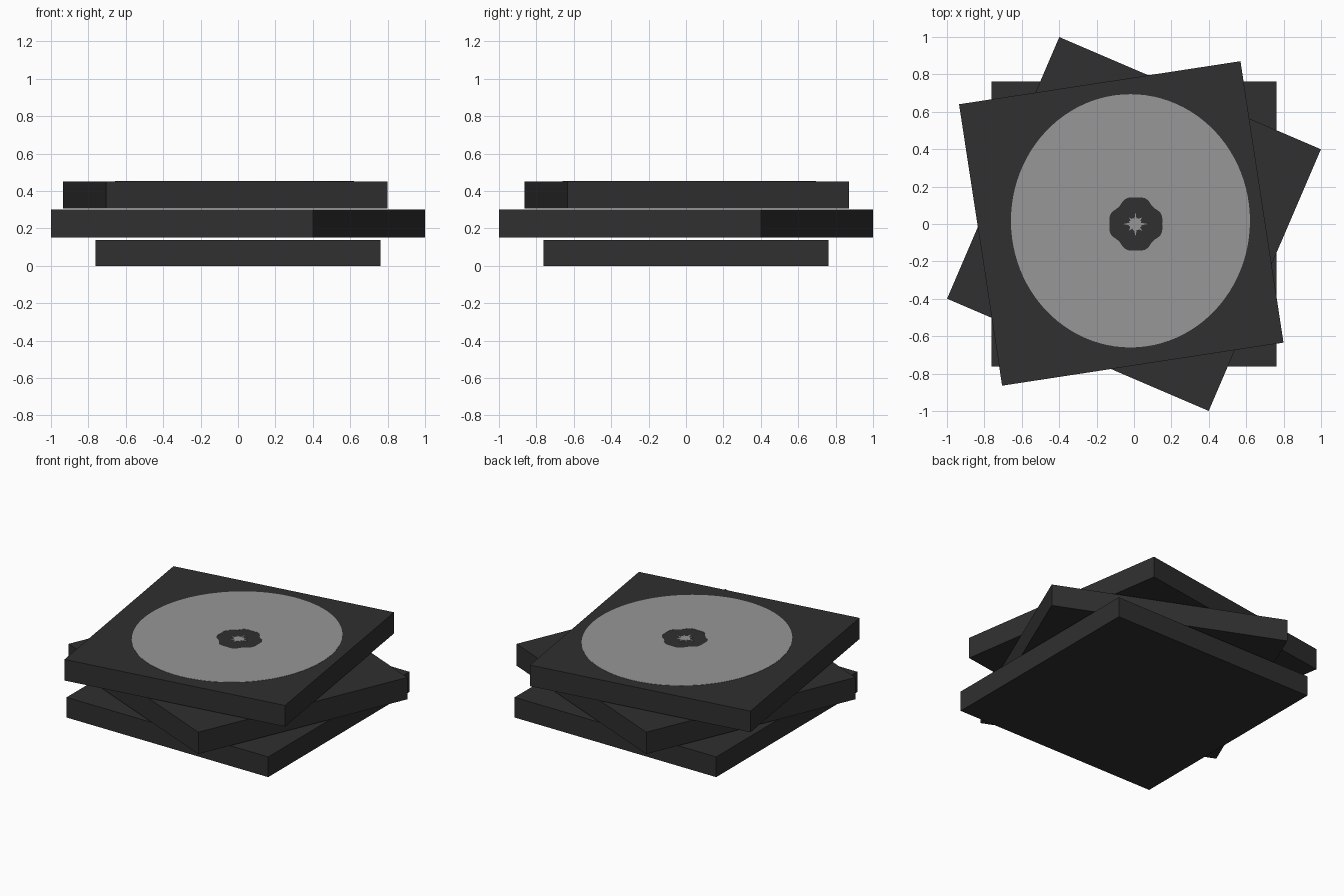
import bpy, bmesh, math, random
from mathutils import Matrix

if "Cube" in bpy.data.objects:
    bpy.data.objects.remove(bpy.data.objects["Cube"])

random.seed(3)


def material(name, v):
    m = bpy.data.materials.new(name)
    m.diffuse_color = (v, v, v, 1)
    m.use_nodes = True
    m.node_tree.nodes["Principled BSDF"].inputs["Base Color"].default_value = m.diffuse_color
    return m


charcoal = material("charcoal", 0.029)
grey = material("light_grey", 0.31)


def add_object(name, bm, mat):
    bmesh.ops.recalc_face_normals(bm, faces=bm.faces)
    me = bpy.data.meshes.new(name)
    bm.to_mesh(me)
    bm.free()
    me.materials.append(mat)
    ob = bpy.data.objects.new(name, me)
    bpy.context.collection.objects.link(ob)
    return ob


def slab(name, cx, cy, z0, z1, degrees, side=1.522):
    bm = bmesh.new()
    bmesh.ops.create_cube(bm, size=1, matrix=Matrix.Diagonal((side, side, z1 - z0, 1)))
    ob = add_object(name, bm, charcoal)
    ob.location = (cx, cy, (z0 + z1) / 2)
    ob.rotation_euler.z = math.radians(degrees)


# Three stacked square slabs, each turned differently
slab("bottom_slab", 0, 0, 0, 0.138, 0)
slab("middle_slab", 0, 0, 0.152, 0.301, -23.2)
slab("top_slab", -0.068, 0.003, 0.307, 0.451, 8.7)

Z, T = 0.4505, 0.002


def plate(name, faces_of, mat):
    # thin flat plate raised from the top slab
    bm = bmesh.new()
    faces_of(bm)
    ext = bmesh.ops.extrude_face_region(bm, geom=bm.faces[:])
    up = [e for e in ext["geom"] if isinstance(e, bmesh.types.BMVert)]
    bmesh.ops.translate(bm, verts=up, vec=(0, 0, T))
    add_object(name, bm, mat)


def ring(bm, n=96):
    # slightly oval disc with an off-centre rounded hole
    outer, inner = [], []
    for i in range(n):
        a = 2 * math.pi * i / n
        c, s = math.cos(a), math.sin(a)
        outer.append(bm.verts.new((-0.019 + 0.639 * c, 0.017 + 0.677 * s, Z)))
        r = 0.145 - 0.006 * math.cos(4 * a + math.pi)
        r -= 0.01 * math.cos(4 * a) ** 2
        inner.append(bm.verts.new((0.01 + r * c, r * s, Z)))
    for i in range(n):
        j = (i + 1) % n
        bm.faces.new((outer[i], outer[j], inner[j], inner[i]))


def star(bm, n=32):
    # small ragged splash in the middle
    mid = bm.verts.new((0.008, 0, Z))
    rim = []
    for i in range(n):
        a = 2 * math.pi * i / n
        r = 0.066 if i % 8 == 0 else 0.05 if i % 4 == 0 else random.uniform(0.028, 0.038)
        rim.append(bm.verts.new((0.008 + r * math.cos(a), r * math.sin(a), Z)))
    for i in range(n):
        bm.faces.new((mid, rim[i], rim[(i + 1) % n]))


plate("grey_ring", ring, grey)
plate("centre_splash", star, grey)
